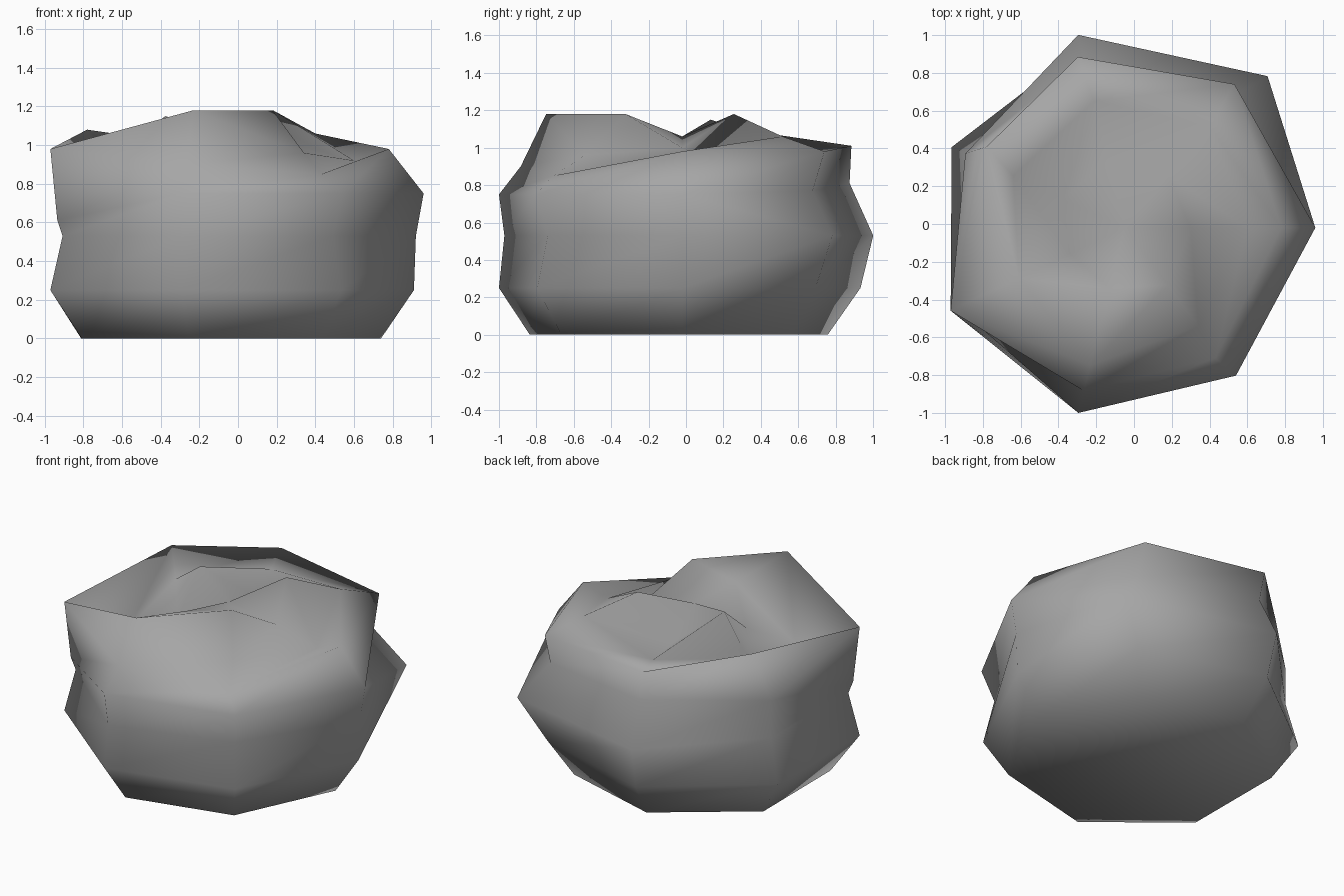
import bpy
import bmesh
from math import cos, sin, radians
from mathutils import Vector

# Remove the default object
default = bpy.data.objects.get("Cube")
if default:
    bpy.data.objects.remove(default, do_unlink=True)

# Seven spokes fan out from a slightly off-centre core
CORE = Vector((-0.05, -0.02, 0))
SPOKES = [0, 50, 103.5, 155, 205.5, 256, 307]


def flat(height):
    """Same height for every spoke of a ring."""
    return [height] * len(SPOKES)


# Rings from the base up: reach along each spoke, then heights
RINGS = {
    "foot": ([.79, .76, .8, .84, .84, .84, .81], flat(0)),
    "swell": ([.96, .93, .98, 1.01, 1.02, 1.01, .97], flat(.25)),
    "waist": ([.97, 1.1, 1.05, .93, .95, .98, .9], flat(.53)),
    "shoulder": ([1.01, .91, .92, .93, .98, 1.01, .98],
                 [.75, .77, .81, .78, .61, .75, .75]),
    "rim": ([.83, .96, .93, .85, 1.02, .89, .85],
            [.98, .98, 1.01, 1.08, .98, .9, .85]),
    "outer crown": ([.65, .7, .69, .65, .62, .75, .65],
                    [.92, 1.06, .98, .95, .84, 1.18, .96]),
    "inner crown": ([.35, .36, .37, .36, .32, .33, .38],
                    [1, 1.18, .95, 1.15, .92, 1.1, 1.18]),
}
CROWN_CENTRE_HEIGHT = 1.06

# Sideways lean of single corners: ring, spoke, shift
LEANS = [
    ("waist", 1, (.05, -.04)),
    ("rim", 1, (-.035, .025)),
    ("rim", 2, (-.03, 0)),
    ("rim", 3, (.04, .07)),
    ("rim", 6, (-.03, -.01)),
]


def make_ring(bm, reaches, heights):
    """Add one ring of vertices around the core."""
    ring = []
    for angle, reach, height in zip(SPOKES, reaches, heights):
        a = radians(angle)
        ring.append(bm.verts.new(CORE + Vector((reach * cos(a), reach * sin(a), height))))
    return ring


def bridge(bm, low, high, turned):
    """Join two rings with split quads; the turned ones use the other diagonal."""
    n = len(low)
    for i in range(n):
        j = (i + 1) % n
        if i in turned:
            bm.faces.new((low[i], low[j], high[i]))
            bm.faces.new((low[j], high[j], high[i]))
        else:
            bm.faces.new((low[i], low[j], high[j]))
            bm.faces.new((low[i], high[j], high[i]))


# Rock body
bm = bmesh.new()
rings = {name: make_ring(bm, *shape) for name, shape in RINGS.items()}
for name, spoke, shift in LEANS:
    rings[name][spoke].co += Vector((*shift, 0))

names = list(rings)
for lower, upper in zip(names, names[1:]):
    # The jutting waist corner runs straight up to the shoulder
    turned = {0} if lower == "waist" else set()
    bridge(bm, rings[lower], rings[upper], turned)

# Flat base and dented crown
bm.faces.new(list(reversed(rings["foot"])))
centre = bm.verts.new(CORE + Vector((0, 0, CROWN_CENTRE_HEIGHT)))
crown = rings["inner crown"]
for first, second in zip(crown, crown[1:] + crown[:1]):
    bm.faces.new((first, second, centre))

bmesh.ops.recalc_face_normals(bm, faces=bm.faces)
for face in bm.faces:
    face.smooth = True

mesh = bpy.data.meshes.new("rock")
bm.to_mesh(mesh)
bm.free()
rock = bpy.data.objects.new("rock", mesh)
bpy.context.scene.collection.objects.link(rock)

# Stone colour
stone = bpy.data.materials.new("grey stone")
stone.use_nodes = True
colour = (.38, .38, .38, 1)
stone.diffuse_color = colour
for node in stone.node_tree.nodes:
    if node.type == 'BSDF_PRINCIPLED':
        node.inputs["Base Color"].default_value = colour
        node.inputs["Roughness"].default_value = .9
mesh.materials.append(stone)
